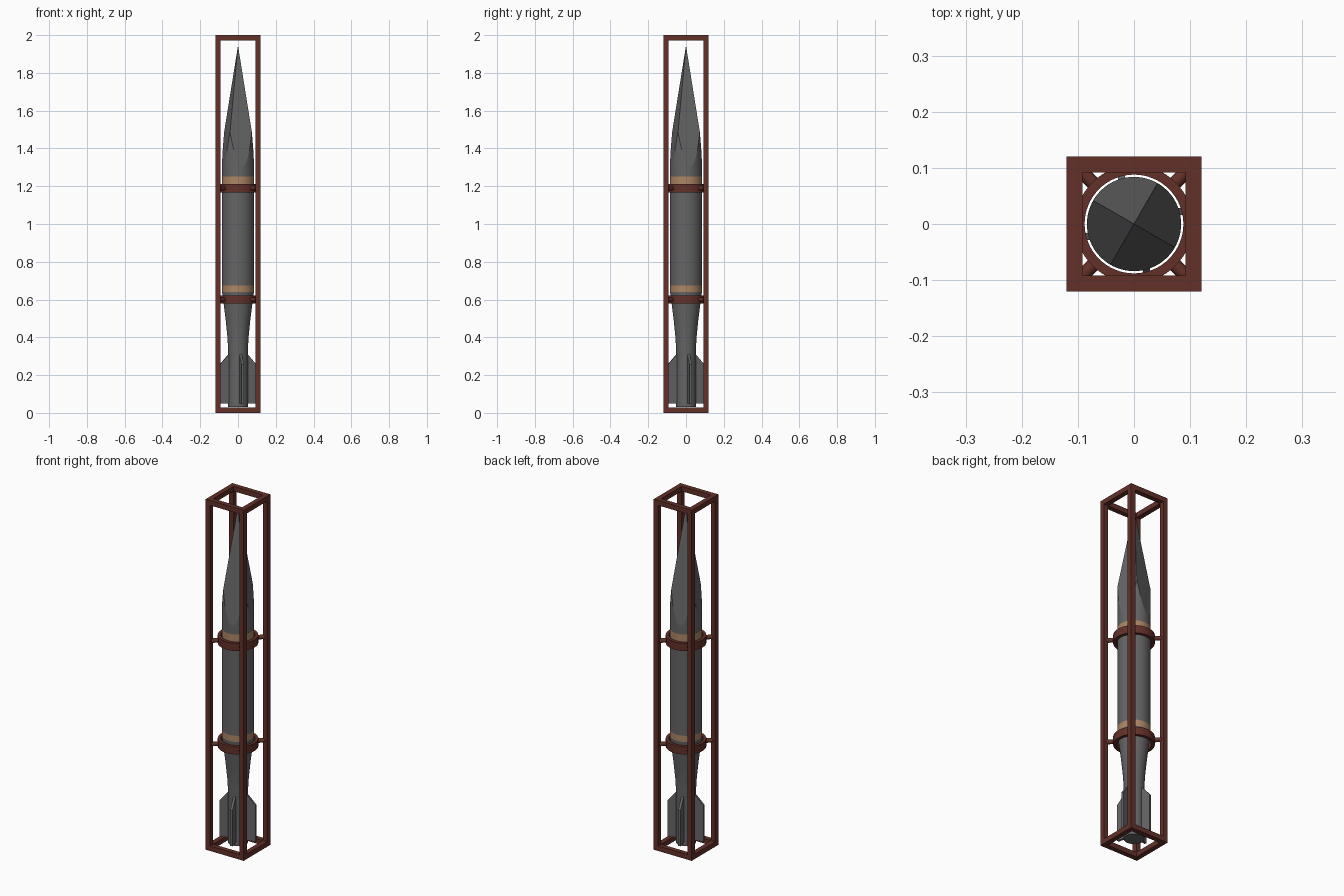
import bpy, bmesh, math
from mathutils import Vector, Matrix

if "Cube" in bpy.data.objects:
    bpy.data.objects.remove(bpy.data.objects["Cube"])

TWIST = math.radians(15)   # fins and nose facets share this offset


def material(name, rgb):
    m = bpy.data.materials.new(name)
    m.diffuse_color = (*rgb, 1)
    m.use_nodes = True
    m.node_tree.nodes["Principled BSDF"].inputs["Base Color"].default_value = m.diffuse_color
    return m


GREY = material("gunmetal grey", (0.13, 0.13, 0.13))
TAN = material("tan band", (0.42, 0.24, 0.13))
RUST = material("rust red frame", (0.125, 0.03, 0.022))


def finish(name, bm, mats, smooth=False):
    bmesh.ops.recalc_face_normals(bm, faces=bm.faces[:])
    me = bpy.data.meshes.new(name)
    bm.to_mesh(me)
    bm.free()
    for m in mats:
        me.materials.append(m)
    ob = bpy.data.objects.new(name, me)
    bpy.context.collection.objects.link(ob)
    if smooth:
        bpy.ops.object.select_all(action='DESELECT')
        ob.select_set(True)
        bpy.context.view_layer.objects.active = ob
        bpy.ops.object.shade_smooth_by_angle(angle=math.radians(35))
    return ob


def lathe(profile, closed=False, n=64):
    """Spin (radius, z) points round z; cap the ends, or join them if closed."""
    bm = bmesh.new()
    rows = [[bm.verts.new((r * math.cos(i * math.tau / n), r * math.sin(i * math.tau / n), z))
             for i in range(n)] for r, z in profile]
    pairs = list(zip(rows, rows[1:])) + ([(rows[-1], rows[0])] if closed else [])
    for a, b in pairs:
        for i in range(n):
            j = (i + 1) % n
            bm.faces.new((a[i], a[j], b[j], b[i])).smooth = True
    if not closed:
        bm.faces.new(rows[0])
        bm.faces.new(rows[-1])
    return bm


def add_box(bm, lo, hi):
    lo, hi = Vector(lo), Vector(hi)
    mat = Matrix.Translation((lo + hi) / 2) @ Matrix.Diagonal((*(hi - lo), 1))
    bmesh.ops.create_cube(bm, size=1, matrix=mat)


# Rocket body: lathed hull, then four slanted cuts make the pyramid nose
R, TIP, SHOULDER = 0.084, 1.945, 1.49
bm = lathe([(0.052, 0.03), (0.052, 0.33), (0.056, 0.40), (0.065, 0.49), (0.075, 0.57),
            (0.081, 0.615), (R, 0.635), (R, 0.64), (R, 0.675), (R, 1.212), (R, 1.252), (R, 2.0)])
for f in bm.faces:
    z = f.calc_center_median().z
    f.material_index = 1 if 0.64 < z < 0.675 or 1.212 < z < 1.252 else 0
for k in range(4):
    a = TWIST + k * math.pi / 2
    n = Vector((math.cos(a), math.sin(a), R * math.cos(math.pi / 4) / (TIP - SHOULDER))).normalized()
    cut = bmesh.ops.bisect_plane(bm, geom=bm.verts[:] + bm.edges[:] + bm.faces[:], dist=1e-6,
                                 plane_co=(0, 0, TIP), plane_no=n, clear_outer=True)
    rim = [e for e in bm.edges if e.is_boundary]
    for f in bmesh.ops.holes_fill(bm, edges=rim, sides=0)["faces"]:
        f.smooth = False
        f.material_index = 0
finish("rocket_body", bm, [GREY, TAN])

# Tail fins: clipped plates
for k in range(4):
    bm = bmesh.new()
    outline = [(0.04, 0.05), (0.1, 0.05), (0.1, 0.255), (0.052, 0.31), (0.04, 0.31)]
    face = bm.faces.new([bm.verts.new((r, -0.0065, z)) for r, z in outline])
    ext = bmesh.ops.extrude_face_region(bm, geom=[face])["geom"]
    bmesh.ops.translate(bm, vec=(0, 0.013, 0), verts=[v for v in ext if isinstance(v, bmesh.types.BMVert)])
    bm.transform(Matrix.Rotation(TWIST + k * math.pi / 2, 4, 'Z'))
    finish(f"tail_fin_{k + 1}", bm, [GREY])

# Frame: four posts plus square rails at bottom and top
O, T = 0.12, 0.028
I = O - T
bm = bmesh.new()
for sx in (-1, 1):
    for sy in (-1, 1):
        c = Vector((sx * (O - T / 2), sy * (O - T / 2), 0))
        add_box(bm, c - Vector((T / 2, T / 2, 0)), c + Vector((T / 2, T / 2, 2)))
finish("frame_posts", bm, [RUST])
for name, z in (("bottom", 0), ("top", 2 - T)):
    bm = bmesh.new()
    for s in (-1, 1):
        m = s * (O - T / 2)
        add_box(bm, (-I, m - T / 2, z), (I, m + T / 2, z + T))
        add_box(bm, (m - T / 2, -I, z), (m + T / 2, I, z + T))
    finish(f"{name}_rails", bm, [RUST])

# Holding rings with diagonal struts to the posts
for name, z in (("lower", 0.60), ("upper", 1.19)):
    h = 0.022
    bm = lathe([(0.088, z - h), (0.105, z - h), (0.105, z + h), (0.088, z + h)], closed=True)
    finish(f"{name}_ring", bm, [RUST], smooth=True)
    bm = bmesh.new()
    for k in range(4):
        mat = (Matrix.Translation((0, 0, z)) @ Matrix.Rotation(math.pi / 4 + k * math.pi / 2, 4, 'Z')
               @ Matrix.Translation((0.12, 0, 0)) @ Matrix.Rotation(math.pi / 2, 4, 'Y'))
        bmesh.ops.create_cone(bm, cap_ends=True, segments=20, radius1=0.012, radius2=0.012,
                              depth=0.04, matrix=mat)
    finish(f"{name}_struts", bm, [RUST], smooth=True)
